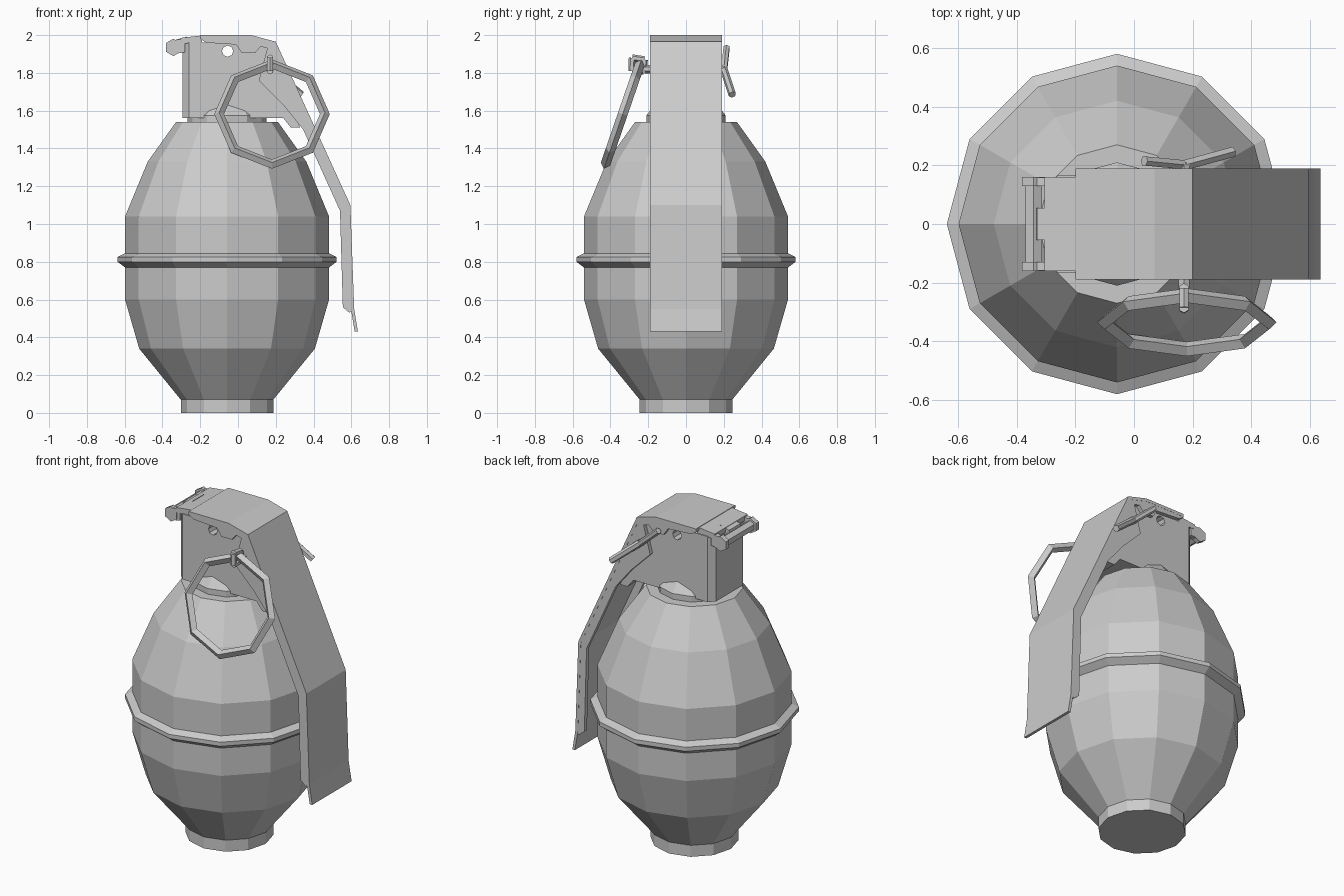
import bpy, bmesh, math
from mathutils import Vector, Matrix

cube = bpy.data.objects.get("Cube")
if cube:
    bpy.data.objects.remove(cube, do_unlink=True)

# Single painted-metal grey
grey = bpy.data.materials.new("plain_grey")
grey.use_nodes = True
colour = (0.6, 0.6, 0.6, 1)
grey.diffuse_color = colour
grey.node_tree.nodes["Principled BSDF"].inputs["Base Color"].default_value = colour

BODY_X = -0.058


def finish(name, bm):
    bmesh.ops.recalc_face_normals(bm, faces=bm.faces)
    mesh = bpy.data.meshes.new(name)
    bm.to_mesh(mesh)
    bm.free()
    mesh.materials.append(grey)
    obj = bpy.data.objects.new(name, mesh)
    bpy.context.collection.objects.link(obj)
    return obj


def lathe(name, profile, sides=12, closed=False):
    """Revolve (radius, z) points about the body axis."""
    bm = bmesh.new()
    rings = []
    for r, z in profile:
        rings.append([bm.verts.new((BODY_X + r * math.cos(i * math.tau / sides),
                                    r * math.sin(i * math.tau / sides), z))
                      for i in range(sides)])
    pairs = list(zip(rings, rings[1:]))
    if closed:
        pairs.append((rings[-1], rings[0]))
    else:
        bm.faces.new(rings[0])
        bm.faces.new(rings[-1])
    for a, b in pairs:
        for i in range(sides):
            j = (i + 1) % sides
            bm.faces.new((a[i], a[j], b[j], b[i]))
    return finish(name, bm)


def prism(outline, y0, y1):
    """Extrude an x-z outline from y0 to y1."""
    bm = bmesh.new()
    face = bm.faces.new([bm.verts.new((x, y0, z)) for x, z in outline])
    new = bmesh.ops.extrude_face_region(bm, geom=[face])["geom"]
    verts = [v for v in new if isinstance(v, bmesh.types.BMVert)]
    bmesh.ops.translate(bm, verts=verts, vec=(0, y1 - y0, 0))
    return bm


def rod(name, path, radius, sides=6, closed=False):
    """Straight bars joining the points of a path."""
    bm = bmesh.new()
    pts = [Vector(p) for p in path]
    ends = pts[1:] + (pts[:1] if closed else [])
    for a, b in zip(pts, ends):
        d = b - a
        mat = Matrix.Translation((a + b) / 2) @ d.to_track_quat("Z", "Y").to_matrix().to_4x4()
        bmesh.ops.create_cone(bm, cap_ends=True, segments=sides, radius1=radius,
                              radius2=radius, depth=d.length, matrix=mat)
    return finish(name, bm)


# Body, waist band and neck
lathe("body", [(0.245, 0), (0.245, 0.07), (0.465, 0.34), (0.54, 0.6),
               (0.54, 1.04), (0.42, 1.33), (0.27, 1.54)])
lathe("waist_band", [(0.52, 0.77), (0.54, 0.77), (0.58, 0.8), (0.58, 0.825),
                     (0.54, 0.845), (0.52, 0.845)], closed=True)
lathe("neck", [(0.21, 1.53), (0.21, 1.575), (0.15, 1.65)])

# Fuse head with chamfered rear corners and a cross hole
bm = prism([(-0.295, 1.56), (0.24, 1.56), (0.28, 1.51), (0.33, 1.51), (0.3, 1.57),
            (0.26, 1.75), (0.18, 1.96), (-0.295, 1.96)], -0.165, 0.165)
corners = [e for e in bm.edges
           if all(v.co.x < -0.29 for v in e.verts)
           and abs(e.verts[0].co.z - e.verts[1].co.z) > 0.1]
bmesh.ops.bevel(bm, geom=corners, offset=0.035, offset_type="OFFSET",
                segments=1, affect="EDGES", profile=0.5)
head = finish("fuse_head", bm)
cutter = rod("hole_cutter", [(-0.055, -0.4, 1.915), (-0.055, 0.4, 1.915)], 0.03, 8)
cutter.hide_render = True
cutter.hide_set(True)
cut = head.modifiers.new("cross_hole", "BOOLEAN")
cut.operation = "DIFFERENCE"
cut.solver = "EXACT"
cut.object = cutter

# Safety lever: bent strip with a folded flange on each side
outer = [(-0.2, 2), (0.07, 2), (0.2, 1.965), (0.595, 1.1), (0.615, 0.55), (0.635, 0.43)]
inner = [(0.618, 0.43), (0.598, 0.55), (0.578, 1.095), (0.186, 1.95), (0.07, 1.982), (-0.2, 1.982)]
finish("lever_strip", prism(outer + inner, -0.19, 0.19))
flange = outer[:5] + [
    (0.59, 0.53), (0.555, 0.56), (0.54, 1.07), (0.345, 1.5), (0.24, 1.63), (0.11, 1.76),
    (0.155, 1.93), (0.12, 1.94), (0.09, 1.905), (0.02, 1.905), (-0.01, 1.95),
    (-0.17, 1.96), (-0.2, 1.98)]
for side, name in ((-1, "right"), (1, "left")):
    finish("lever_flange_" + name, prism(flange, side * 0.189, side * 0.164))

# Hinge plate, tongue and hinge rod at the rear
finish("hinge_plate", prism([(-0.305, 1.955), (-0.19, 1.955), (-0.19, 1.998),
                             (-0.22, 1.995), (-0.305, 1.985)], -0.16, 0.16))
finish("hinge_tongue", prism([(-0.34, 1.93), (-0.27, 1.95), (-0.27, 1.992),
                              (-0.33, 1.975)], -0.055, 0.055))
rod("hinge_rod", [(-0.342, -0.14, 1.935), (-0.342, 0.14, 1.935)], 0.032)
for side, name in ((-1, "right"), (1, "left")):
    rod("hinge_cap_" + name, [(-0.342, side * 0.13, 1.935), (-0.342, side * 0.16, 1.935)], 0.046)
    finish("hinge_arm_" + name, prism([(-0.34, 1.9), (-0.28, 1.91), (-0.28, 1.98),
                                       (-0.33, 1.975)], side * 0.13, side * 0.159))

# Split pin: shaft, eye and two spread prongs
rod("pin_shaft", [(0.17, -0.22, 1.82), (0.17, 0.205, 1.82)], 0.022)
rod("pin_eye", [(0.17, -0.285, 1.88), (0.17, -0.22, 1.87),
                (0.17, -0.225, 1.81), (0.17, -0.287, 1.81)], 0.018, 6, True)
rod("pin_prong_lower", [(0.17, 0.2, 1.82), (0.335, 0.245, 1.685)], 0.02)
rod("pin_prong_upper", [(0.19, 0.2, 1.8), (0.035, 0.215, 1.935)], 0.018)

# Pull ring: eight-sided, hanging at a tilt
bpy.ops.mesh.primitive_torus_add(major_segments=8, minor_segments=4, major_radius=0.28,
                                 minor_radius=0.026, location=(0.18, -0.335, 1.582),
                                 rotation=(math.radians(90 - 19), 0, 0))
ring = bpy.context.object
ring.name = "pull_ring"
ring.data.materials.append(grey)
for poly in ring.data.polygons:
    poly.use_smooth = False
